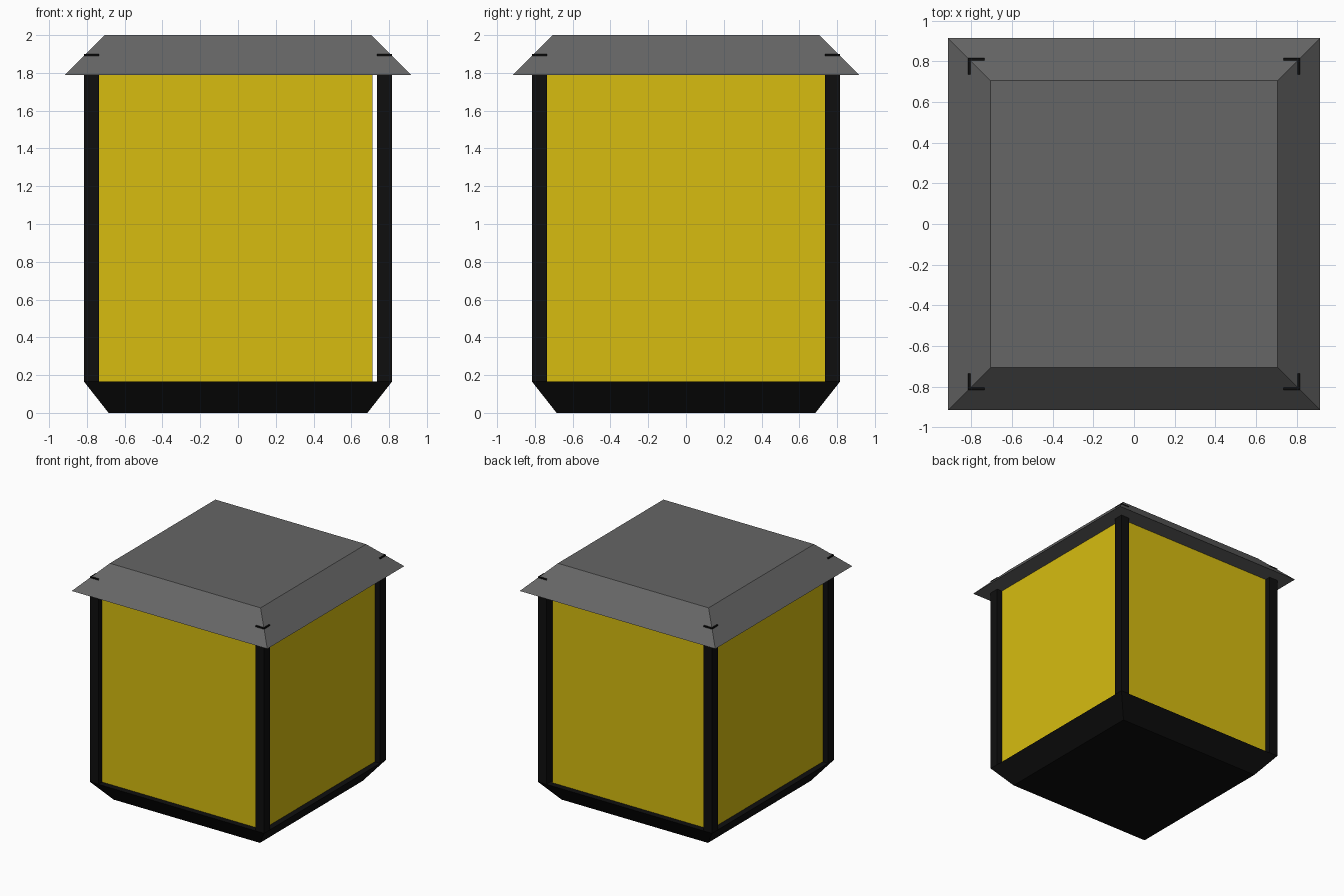
import bpy

if "Cube" in bpy.data.objects:
    bpy.data.objects.remove(bpy.data.objects["Cube"])

def material(name, rgb):
    m = bpy.data.materials.new(name)
    m.diffuse_color = (*rgb, 1)
    m.use_nodes = True
    m.node_tree.nodes["Principled BSDF"].inputs["Base Color"].default_value = m.diffuse_color
    return m

BLACK = material("black_metal", (0.0045, 0.0045, 0.0045))
GREY = material("roof_grey", (0.133, 0.133, 0.133))
YELLOW = material("yellow_glass", (0.68, 0.505, 0.005))

def add_mesh(name, verts, faces, mat):
    me = bpy.data.meshes.new(name)
    me.from_pydata(verts, [], faces)
    me.materials.append(mat)
    ob = bpy.data.objects.new(name, me)
    bpy.context.collection.objects.link(ob)
    return ob

def frustum(name, h0, h1, z0, z1, mat, cx=0, cy=0):
    """Square block tapering from half-width h0 at z0 to h1 at z1."""
    corners = [(-1, -1), (1, -1), (1, 1), (-1, 1)]
    verts = [(cx + h * x, cy + h * y, z)
             for h, z in ((h0, z0), (h1, z1)) for x, y in corners]
    faces = [(3, 2, 1, 0), (4, 5, 6, 7)]
    faces += [(i, (i + 1) % 4, (i + 1) % 4 + 4, i + 4) for i in range(4)]
    return add_mesh(name, verts, faces, mat)

BASE_TOP, EAVE = 0.165, 1.79

# Tapered base and sloping roof
frustum("base", 0.685, 0.815, 0, BASE_TOP, BLACK)
frustum("roof", 0.915, 0.705, EAVE, 2.0, GREY)

# Corner posts, whose tops just break through the roof slope
for sx, side in ((-1, "left"), (1, "right")):
    for sy, end in ((-1, "front"), (1, "back")):
        frustum(f"{end}_{side}_post", 0.04, 0.04, BASE_TOP, 1.9, BLACK,
                0.775 * sx, 0.775 * sy)

# Thin glass panes set between the posts
P = 0.765
def pane(name, a, b):
    (ax, ay), (bx, by) = a, b
    add_mesh(name, [(ax, ay, BASE_TOP), (bx, by, BASE_TOP),
                    (bx, by, EAVE), (ax, ay, EAVE)], [(0, 1, 2, 3)], YELLOW)

# Front and back panes stop slightly short of the right posts
pane("front_pane", (-P, -P), (0.712, -P))
pane("back_pane", (0.712, P), (-P, P))
pane("right_pane", (P, -P), (P, P))
pane("left_pane", (-P, P), (-P, -P))
